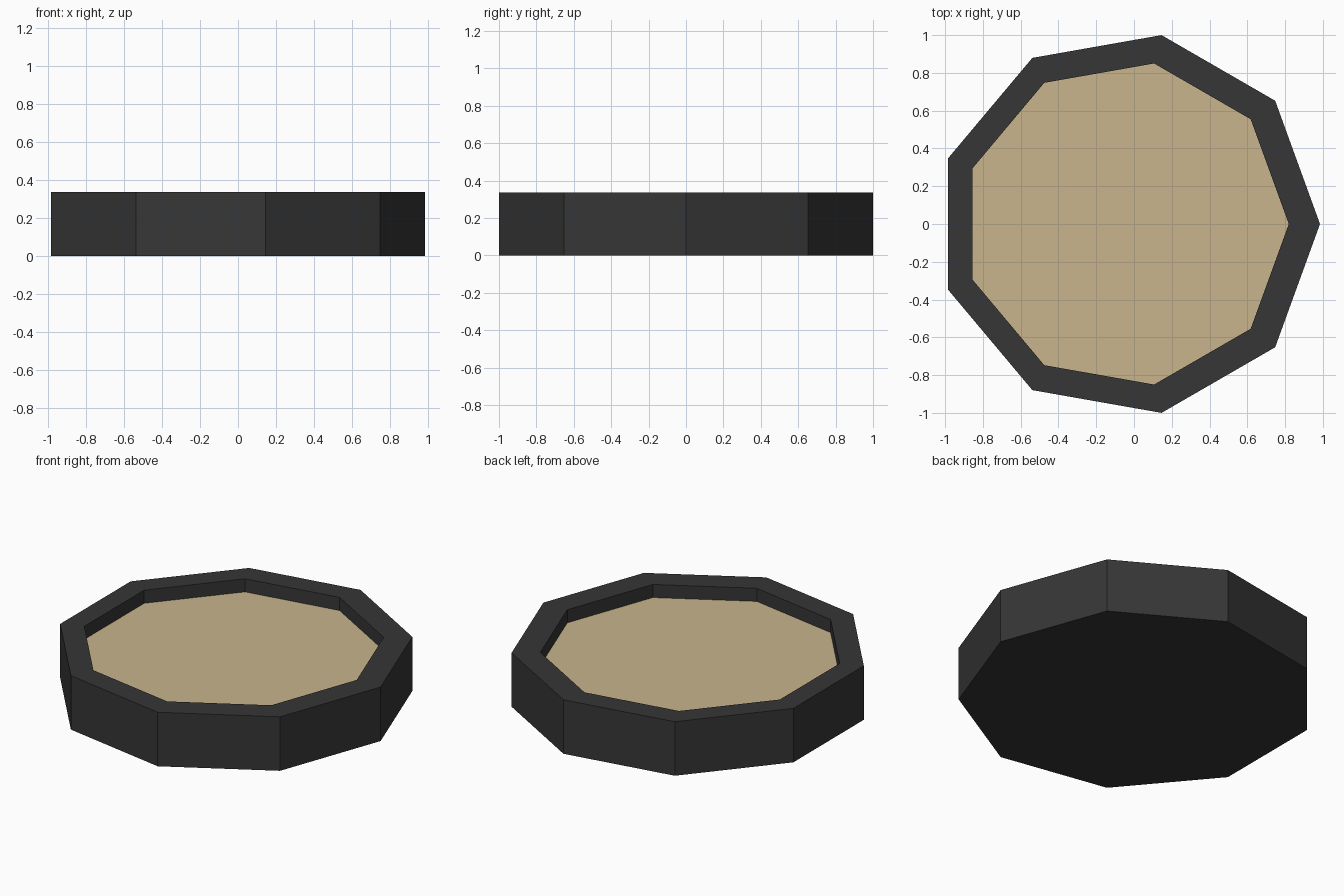
import bpy, bmesh, math

if "Cube" in bpy.data.objects:
    bpy.data.objects.remove(bpy.data.objects["Cube"])

SIDES = 9
HEIGHT = 0.337
FLOOR_Z = 0.255


def material(name, rgb):
    m = bpy.data.materials.new(name)
    m.diffuse_color = (*rgb, 1)
    m.use_nodes = True
    m.node_tree.nodes["Principled BSDF"].inputs["Base Color"].default_value = m.diffuse_color
    return m


def ring(bm, radius, cx, z):
    step = 2 * math.pi / SIDES
    return [bm.verts.new((cx + radius * math.cos(i * step),
                          radius * math.sin(i * step), z)) for i in range(SIDES)]


bm = bmesh.new()
# Outer wall, rim and inner wall: a chain of nonagon rings
rings = [ring(bm, 1.0154, -0.0306, 0),
         ring(bm, 1.0154, -0.0306, HEIGHT),
         ring(bm, 0.863, -0.0435, HEIGHT),
         ring(bm, 0.863, -0.0435, FLOOR_Z)]
for a, b in zip(rings, rings[1:]):
    for i in range(SIDES):
        j = (i + 1) % SIDES
        bm.faces.new((a[i], a[j], b[j], b[i]))
# Underside and sunken tan floor
bm.faces.new(rings[0][::-1])
bm.faces.new(rings[-1]).material_index = 1

mesh = bpy.data.meshes.new("shallow_tray")
bm.to_mesh(mesh)
bm.free()
mesh.materials.append(material("charcoal", (0.037, 0.037, 0.037)))
mesh.materials.append(material("sand tan", (0.578, 0.462, 0.263)))
tray = bpy.data.objects.new("shallow_tray", mesh)
bpy.context.collection.objects.link(tray)
